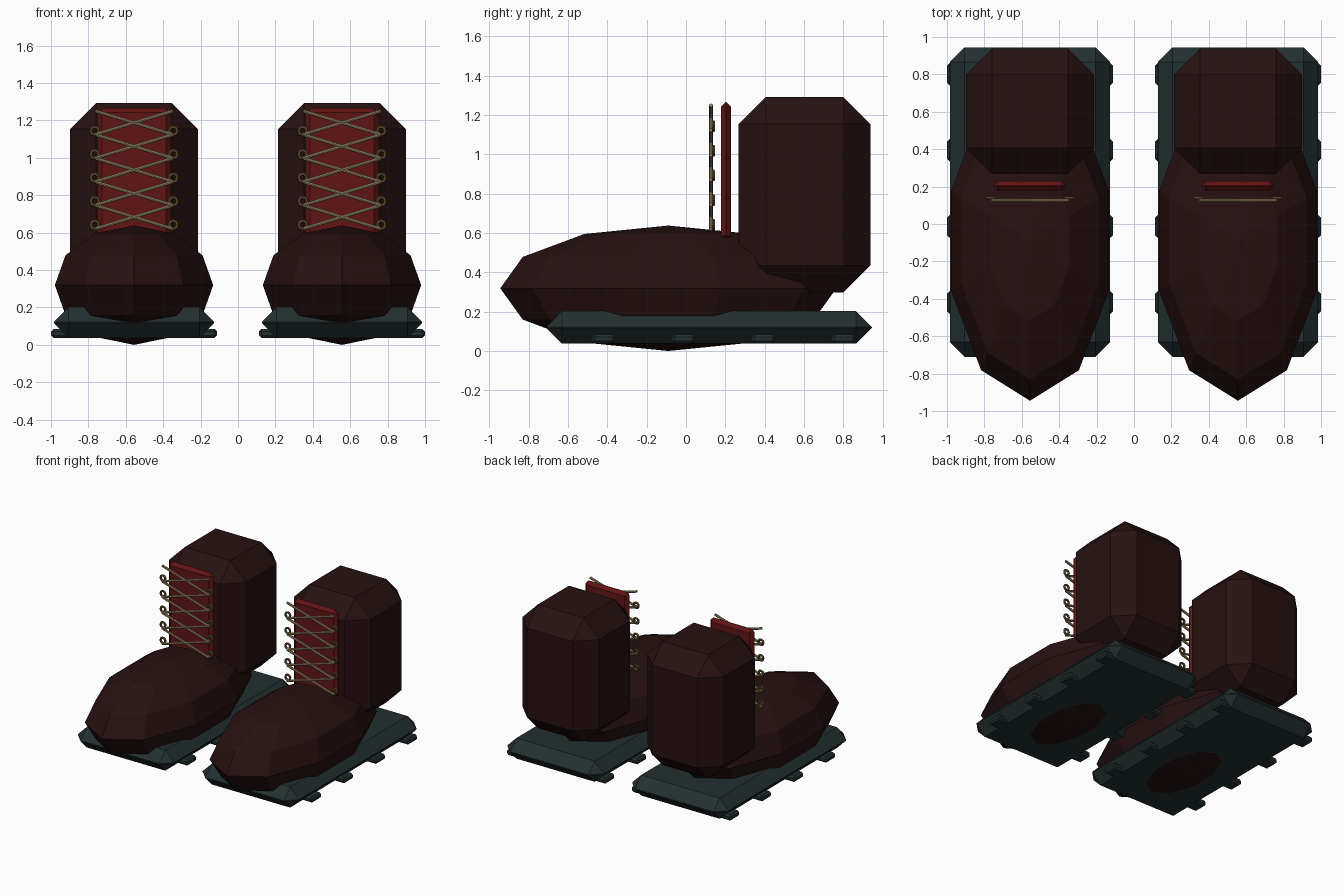
import bpy, bmesh, math
from mathutils import Matrix, Vector

if "Cube" in bpy.data.objects:
    bpy.data.objects.remove(bpy.data.objects["Cube"])


def material(name, rgb):
    m = bpy.data.materials.new(name)
    m.diffuse_color = (*rgb, 1)
    m.use_nodes = True
    m.node_tree.nodes["Principled BSDF"].inputs["Base Color"].default_value = m.diffuse_color
    return m


LEATHER = material("dark_leather", (0.020, 0.0055, 0.0055))
RUBBER = material("dark_rubber", (0.017, 0.029, 0.030))
RED = material("red_tongue", (0.12, 0.007, 0.007))
CORD = material("tan_cord", (0.36, 0.27, 0.14))
BRASS = material("aged_brass", (0.13, 0.085, 0.03))


def finish(name, bm, mat):
    me = bpy.data.meshes.new(name)
    bmesh.ops.recalc_face_normals(bm, faces=bm.faces)
    bm.to_mesh(me)
    bm.free()
    me.materials.append(mat)
    ob = bpy.data.objects.new(name, me)
    bpy.context.collection.objects.link(ob)
    return ob


def chamfer_box(name, lo, hi, bevel, mat):
    lo, hi = Vector(lo), Vector(hi)
    bm = bmesh.new()
    bmesh.ops.create_cube(bm, size=1, matrix=Matrix.Translation((lo + hi) / 2)
                          @ Matrix.Diagonal((*(hi - lo), 1)))
    bmesh.ops.bevel(bm, geom=bm.edges[:], offset=bevel, segments=1,
                    affect='EDGES', profile=0.5)
    return finish(name, bm, mat)


def rod(name, a, b, r, mat):
    a, b = Vector(a), Vector(b)
    d = b - a
    bm = bmesh.new()
    bmesh.ops.create_cone(bm, cap_ends=True, segments=8, radius1=r, radius2=r,
                          depth=d.length,
                          matrix=Matrix.Translation((a + b) / 2)
                          @ d.to_track_quat('Z', 'Y').to_matrix().to_4x4())
    return finish(name, bm, mat)


def ring(name, c, major, minor, mat):
    bpy.ops.mesh.primitive_torus_add(location=c, rotation=(math.pi / 2, 0, 0),
                                     major_radius=major, minor_radius=minor,
                                     major_segments=12, minor_segments=6)
    ob = bpy.context.object
    ob.name = name
    ob.data.materials.append(mat)


def boot(side, cx):
    # sole slab and tread bars
    chamfer_box(side + "_sole", (cx - 0.429, -0.71, 0.037), (cx + 0.429, 0.945, 0.203), 0.08, RUBBER)
    for i in range(4):
        y = -0.42 + i * 0.407
        chamfer_box(f"{side}_tread_{i}", (cx - 0.444, y - 0.06, 0.037),
                    (cx + 0.444, y + 0.06, 0.085), 0.014, RUBBER)

    # faceted foot
    bm = bmesh.new()
    bmesh.ops.create_uvsphere(bm, u_segments=10, v_segments=6, radius=1,
                              matrix=Matrix.Translation((cx, -0.09, 0.319))
                              @ Matrix.Diagonal((0.445, 0.855, 0.319, 1)))
    finish(side + "_foot", bm, LEATHER)

    # ankle shaft and tongue
    chamfer_box(side + "_shaft", (cx - 0.341, 0.268, 0.297), (cx + 0.341, 0.938, 1.293), 0.138, LEATHER)
    chamfer_box(side + "_tongue", (cx - 0.195, 0.177, 0.56), (cx + 0.195, 0.23, 1.266), 0.025, RED)

    # crossed laces and eyelets
    for i in range(5):
        z = 0.62 + i * 0.126
        for s in (-1, 1):
            rod(f"{side}_lace_{i}_{s}", (cx - s * 0.208, 0.127, z),
                (cx + s * 0.208, 0.127, z + 0.126), 0.0095, CORD)
            ring(f"{side}_eyelet_{i}_{s}", (cx + s * 0.21, 0.14, 0.642 + i * 0.1255),
                 0.021, 0.009, BRASS)


for side, s in (("left", -1), ("right", 1)):
    boot(side, s * 0.556)
